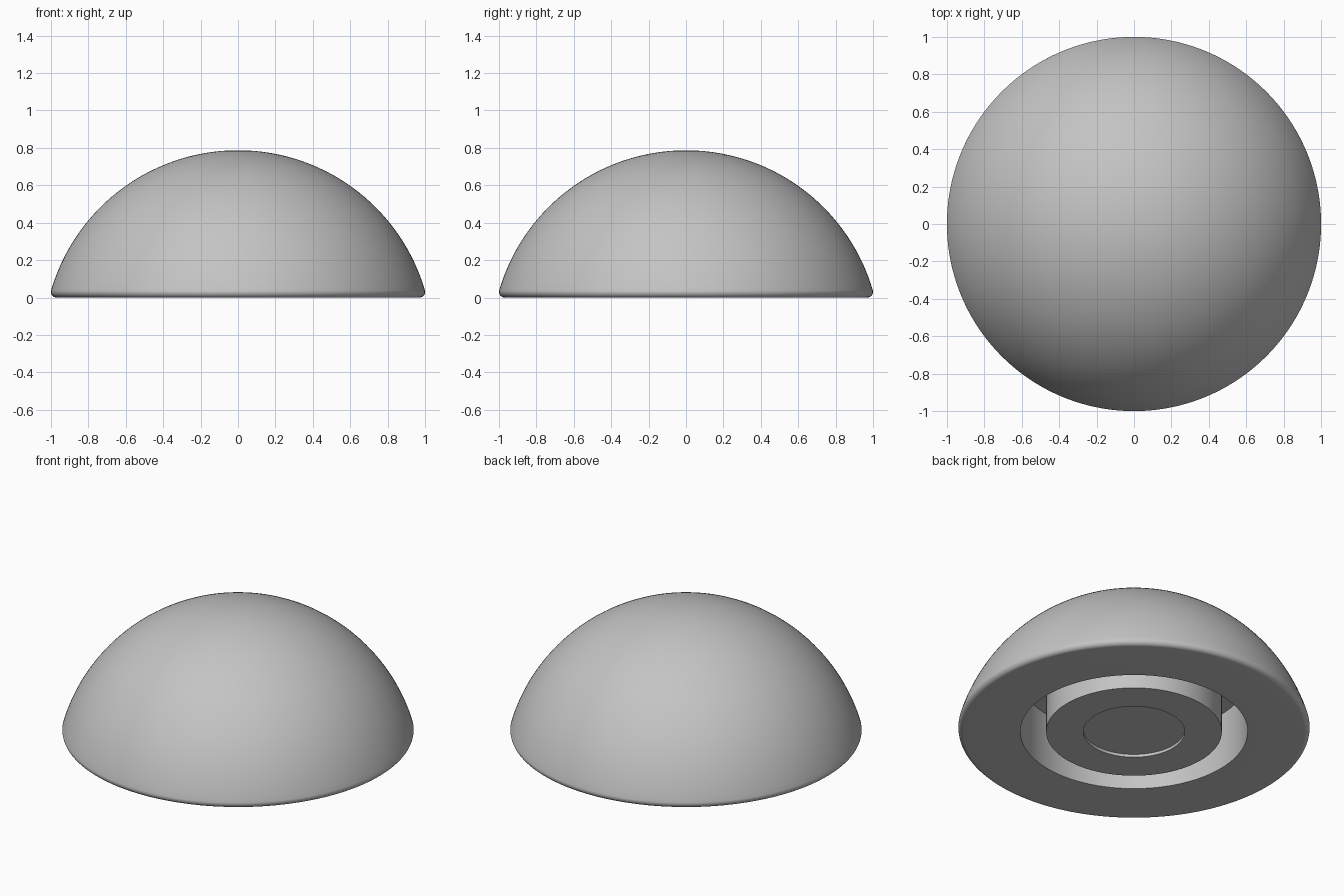
import bpy
import bmesh
from math import sin, cos, atan2, hypot, pi, radians

cube = bpy.data.objects.get("Cube")
if cube:
    bpy.data.objects.remove(cube, do_unlink=True)

SEGMENTS = 160
FILLET = 0.03                      # rounded lower rim
RIM = 1 - FILLET                   # radius where the flat underside ends
HEIGHT = 0.787
# Sphere tangent to the rim fillet and passing through the apex
CENTRE = (HEIGHT ** 2 - 2 * HEIGHT * FILLET - RIM ** 2) / (2 * (HEIGHT - 2 * FILLET))
RADIUS = HEIGHT - CENTRE

grey = bpy.data.materials.new("plain_grey")
grey.use_nodes = True
colour = (0.55, 0.55, 0.55, 1)
grey.diffuse_color = colour
grey.node_tree.nodes["Principled BSDF"].inputs["Base Color"].default_value = colour


def arc(r, z, radius, start, end, steps):
    """Points of an arc in the profile plane."""
    angles = [start + (end - start) * i / steps for i in range(steps + 1)]
    return [(r + radius * cos(a), z + radius * sin(a)) for a in angles]


def lathe(name, profile):
    """Spin a (radius, height) profile around the z axis."""
    bm = bmesh.new()
    verts = [bm.verts.new((max(r, 0), 0, z)) for r, z in profile]
    edges = [bm.edges.new(pair) for pair in zip(verts, verts[1:])]
    bmesh.ops.spin(bm, geom=verts + edges, cent=(0, 0, 0), axis=(0, 0, 1),
                   angle=2 * pi, steps=SEGMENTS, use_merge=True)
    bmesh.ops.remove_doubles(bm, verts=bm.verts, dist=0.0001)
    bmesh.ops.recalc_face_normals(bm, faces=bm.faces)
    mesh = bpy.data.meshes.new(name)
    bm.to_mesh(mesh)
    bm.free()
    obj = bpy.data.objects.new(name, mesh)
    bpy.context.collection.objects.link(obj)
    mesh.materials.append(grey)
    bpy.ops.object.select_all(action="DESELECT")
    obj.select_set(True)
    bpy.context.view_layer.objects.active = obj
    bpy.ops.object.shade_smooth_by_angle(angle=radians(30))
    return obj


# Underside: recessed centre, round post, deep ring groove
underside = [(0, 0.018), (0.289, 0.018), (0.289, 0), (0.5, 0),
             (0.5, 0.353), (0.647, 0.353), (0.647, 0)]
# Rounded rim flowing into the spherical cap
tangent = atan2(FILLET - CENTRE, RIM)
rim = arc(RIM, FILLET, FILLET, -pi / 2, tangent, 10)
cap = arc(0, CENTRE, RADIUS, tangent, pi / 2, 40)[1:]

lathe("dome_with_ring_groove", underside + rim + cap)
